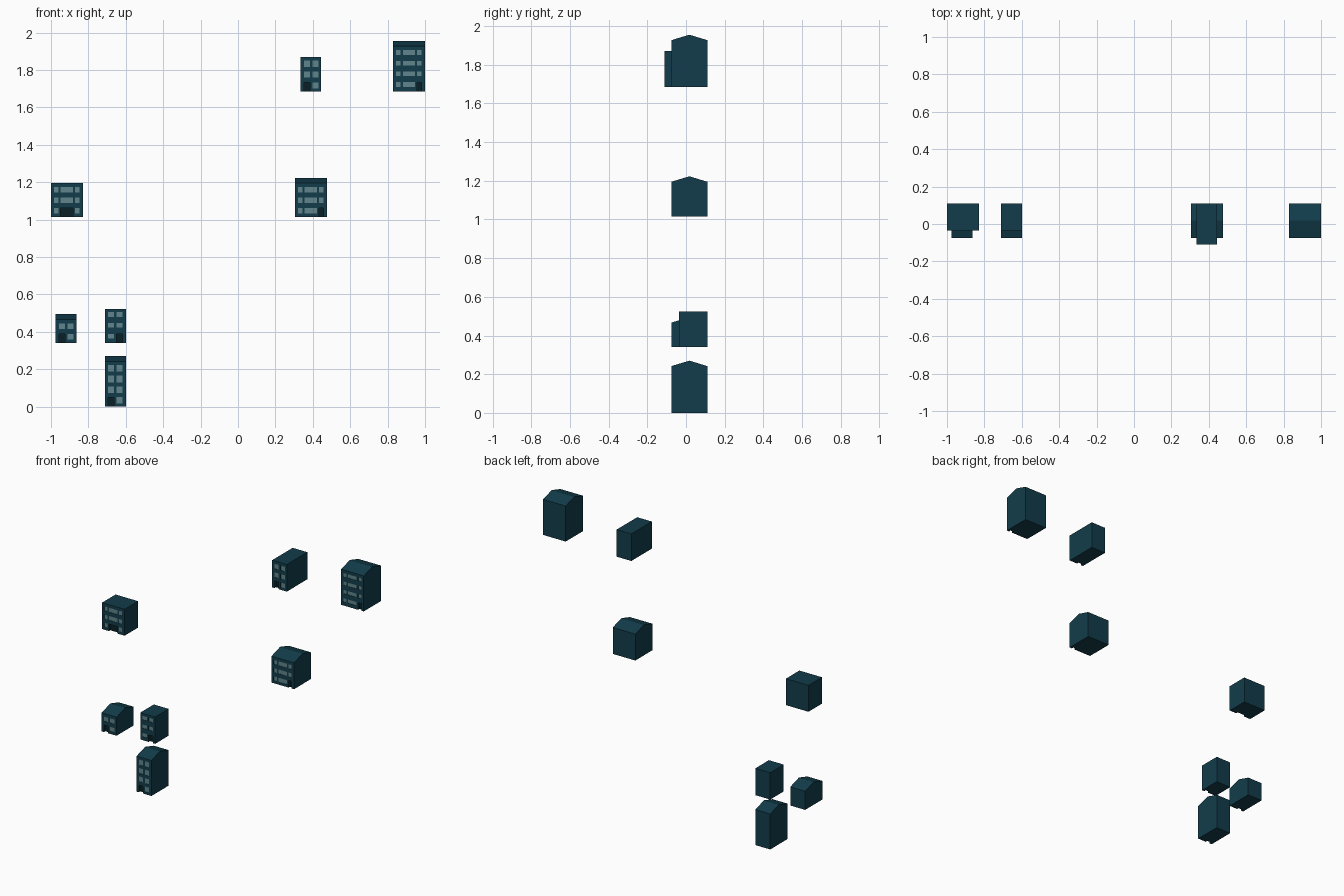
import bpy, bmesh

if "Cube" in bpy.data.objects:
    bpy.data.objects.remove(bpy.data.objects["Cube"])

def material(name, rgb):
    m = bpy.data.materials.new(name)
    m.diffuse_color = (*rgb, 1)
    m.use_nodes = True
    m.node_tree.nodes["Principled BSDF"].inputs["Base Color"].default_value = m.diffuse_color
    return m

WALL = material("wall_teal", (0.006, 0.046, 0.070))
GLASS = material("window_glass", (0.115, 0.235, 0.258))
DOOR = material("door_dark", (0.003, 0.014, 0.019))
BACK = 0.11

def finish(bm, name, mat):
    bmesh.ops.recalc_face_normals(bm, faces=bm.faces)
    me = bpy.data.meshes.new(name)
    bm.to_mesh(me)
    bm.free()
    me.materials.append(mat)
    ob = bpy.data.objects.new(name, me)
    bpy.context.collection.objects.link(ob)
    return ob

def add_box(bm, x0, x1, y0, y1, z0, z1):
    vs = bmesh.ops.create_cube(bm, size=1)["verts"]
    for v in vs:
        v.co = (x1 if v.co.x > 0 else x0, y1 if v.co.y > 0 else y0, z1 if v.co.z > 0 else z0)

def prism(bm, profile, x0, x1):
    # side profile (y, z) extruded along x
    f = bm.faces.new([bm.verts.new((x0, y, z)) for y, z in profile])
    ext = bmesh.ops.extrude_face_region(bm, geom=[f])["geom"]
    bmesh.ops.translate(bm, vec=(x1 - x0, 0, 0),
                        verts=[g for g in ext if isinstance(g, bmesh.types.BMVert)])

def house(name, x0, x1, front, z0, eave, ridge, columns, floors, door_col, win_h, sill, pitch):
    # body, gabled when the ridge is above the eaves
    profile = [(front, z0), (BACK, z0), (BACK, eave)]
    if ridge > eave:
        profile.append(((front + BACK) / 2, ridge))
    profile.append((front, eave))
    bm = bmesh.new()
    prism(bm, profile, x0, x1)
    body = finish(bm, name + "_body", WALL)

    # window and door openings with panes set into them
    cut, glass, door = bmesh.new(), bmesh.new(), bmesh.new()
    for floor in range(floors):
        for i, (a, b) in enumerate(columns):
            xa, xb = x0 + a, x0 + b
            if floor == 0 and i == door_col:
                top = z0 + 0.048
                add_box(cut, xa, xb, front - 0.02, front + 0.015, z0 - 0.02, top)
                add_box(door, xa, xb, front + 0.014, front + 0.016, z0 + 0.0005, top)
            else:
                zb = z0 + sill + floor * pitch
                add_box(cut, xa, xb, front - 0.02, front + 0.003, zb, zb + win_h)
                add_box(glass, xa, xb, front + 0.002, front + 0.004, zb, zb + win_h)
    cutter = finish(cut, name + "_opening_cutter", WALL)
    cutter.hide_render = True
    mod = body.modifiers.new("openings", "BOOLEAN")
    mod.operation = "DIFFERENCE"
    mod.solver = "EXACT"
    mod.object = cutter
    bpy.context.view_layer.objects.active = body
    bpy.ops.object.modifier_apply(modifier=mod.name)
    bpy.data.objects.remove(cutter, do_unlink=True)
    finish(glass, name + "_windows", GLASS)
    finish(door, name + "_door", DOOR)

WIDE = [(0.016, 0.040), (0.051, 0.117), (0.128, 0.152)]
SLIM = [(0.017, 0.049), (0.063, 0.095)]

# name, x0, x1, front, z0, eave, ridge, columns, floors, door column, window height, sill, pitch
house("wide_flat_house", -1.0, -0.83, -0.035, 1.015, 1.195, 1.195, WIDE, 3, 1, 0.029, 0.018, 0.056)
house("wide_gabled_house", 0.305, 0.475, -0.075, 1.015, 1.195, 1.223, WIDE, 3, 2, 0.029, 0.018, 0.056)
house("wide_tall_house", 0.83, 1.0, -0.075, 1.685, 1.927, 1.955, WIDE, 4, 2, 0.025, 0.025, 0.057)
house("slim_deep_house", 0.335, 0.445, -0.11, 1.685, 1.87, 1.87, SLIM, 3, 0, 0.033, 0.016, 0.058)
house("slim_low_house", -0.975, -0.863, -0.075, 0.34, 0.467, 0.495, SLIM, 2, 0, 0.030, 0.018, 0.057)
house("slim_flat_house", -0.712, -0.60, -0.035, 0.34, 0.523, 0.523, SLIM, 3, 1, 0.025, 0.024, 0.058)
house("slim_tall_house", -0.712, -0.60, -0.075, 0.0, 0.242, 0.270, SLIM, 4, 0, 0.036, 0.016, 0.057)
